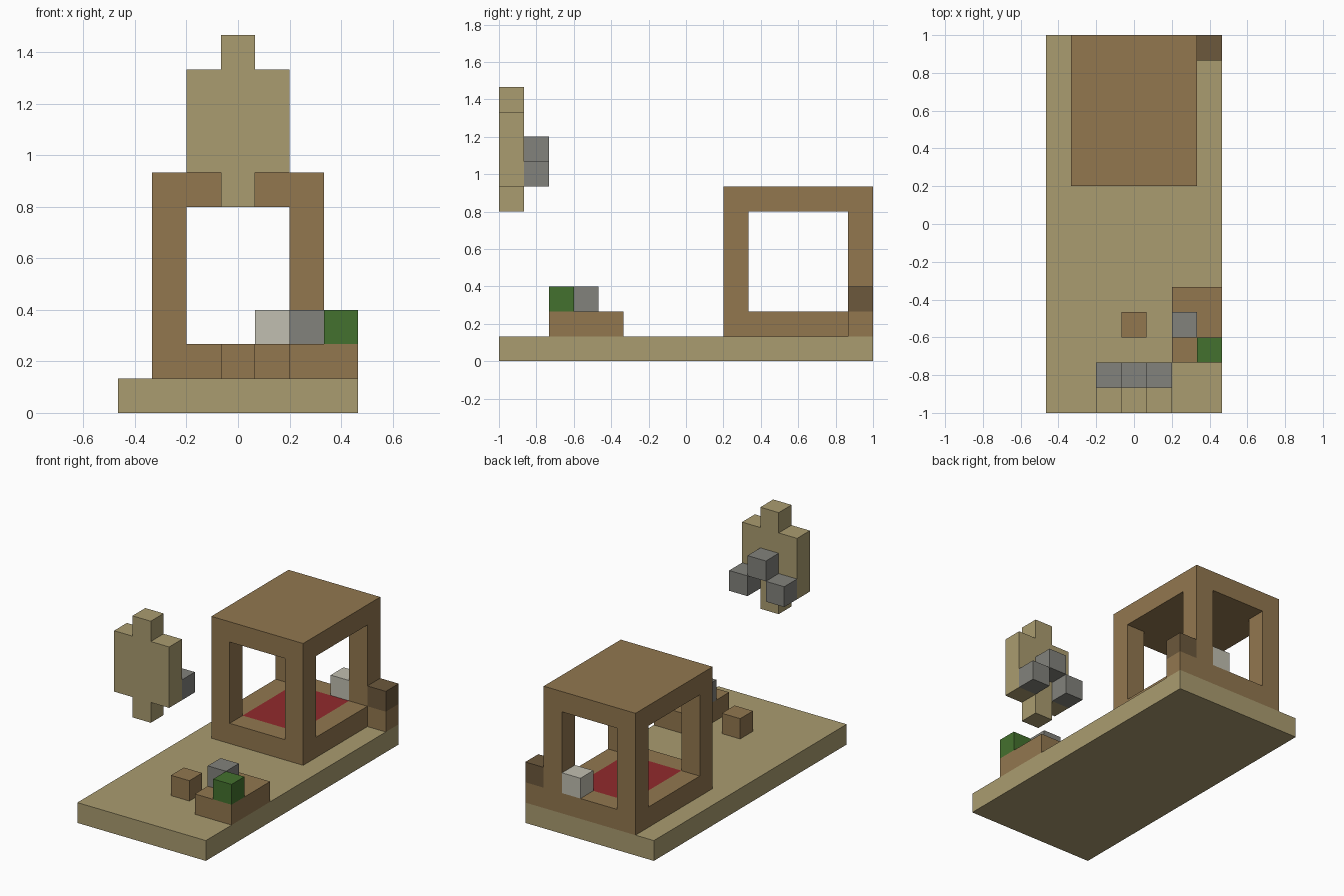
import bpy
import bmesh
from mathutils import Matrix, Vector

old = bpy.data.objects.get("Cube")
if old:
    bpy.data.objects.remove(old, do_unlink=True)

U = 2 / 15                          # size of one block
ORIGIN = Vector((-3.5, -7.5, 0))    # grid corner, in blocks


def linear(c):
    c /= 255
    return c / 12.92 if c <= 0.04045 else ((c + 0.055) / 1.055) ** 2.4


def material(name, r, g, b):
    mat = bpy.data.materials.new(name)
    mat.use_nodes = True
    color = (linear(r), linear(g), linear(b), 1)
    mat.diffuse_color = color
    shader = mat.node_tree.nodes["Principled BSDF"]
    shader.inputs["Base Color"].default_value = color
    shader.inputs["Roughness"].default_value = 0.9
    return mat


tan = material("sand tan", 170, 156, 112)
brown = material("wood brown", 146, 119, 79)
dark = material("dark wood", 108, 88, 60)
gray = material("stone gray", 130, 130, 124)
green = material("leaf green", 68, 113, 46)
white = material("off white", 193, 191, 177)
red = material("rug red", 146, 42, 44)


def blocks(name, mat, *boxes):
    """One object from boxes given as (first cell, size in cells)."""
    bm = bmesh.new()
    for cell, size in boxes:
        size = Vector(size)
        center = (Vector(cell) + ORIGIN + size / 2) * U
        bmesh.ops.create_cube(
            bm, size=1,
            matrix=Matrix.Translation(center) @ Matrix.Diagonal((*(size * U), 1)))
    mesh = bpy.data.meshes.new(name)
    bm.to_mesh(mesh)
    bm.free()
    mesh.materials.append(mat)
    obj = bpy.data.objects.new(name, mesh)
    bpy.context.collection.objects.link(obj)
    return obj


ONE = (1, 1, 1)

# Ground slab
blocks("base", tan, ((0, 0, 0), (7, 15, 1)))

# Open pavilion: floor border, rug, corner posts and roof
blocks("floor_border", brown,
       ((1, 9, 1), (5, 1, 1)), ((1, 14, 1), (5, 1, 1)),
       ((1, 10, 1), (1, 4, 1)), ((5, 10, 1), (1, 4, 1)))
blocks("rug", red, ((2, 10, 1), (3, 4, 1)))
for side, x in (("right", 1), ("left", 5)):
    for end, y in (("front", 9), ("back", 14)):
        blocks(f"{end}_{side}_post", brown, ((x, y, 2), (1, 1, 4)))
blocks("roof", brown, ((1, 9, 6), (5, 6, 1)))

# Small blocks at the back
blocks("lamp", white, ((4, 14, 2), ONE))
blocks("stump", brown, ((6, 14, 1), ONE))
blocks("stump_top", dark, ((6, 14, 2), ONE))

# Table with a plant and a stone, and a stool beside it
blocks("table", brown, ((5, 2, 1), (2, 3, 1)))
blocks("plant", green, ((6, 2, 2), ONE))
blocks("table_stone", gray, ((5, 3, 2), ONE))
blocks("stool", brown, ((3, 3, 1), ONE))

# Floating shield with three stones behind it
blocks("shield", tan,
       ((3, 0, 6), ONE), ((2, 0, 7), (3, 1, 3)), ((3, 0, 10), ONE))
blocks("shield_stones", gray,
       ((2, 1, 7), ONE), ((3, 1, 8), ONE), ((4, 1, 7), ONE))
